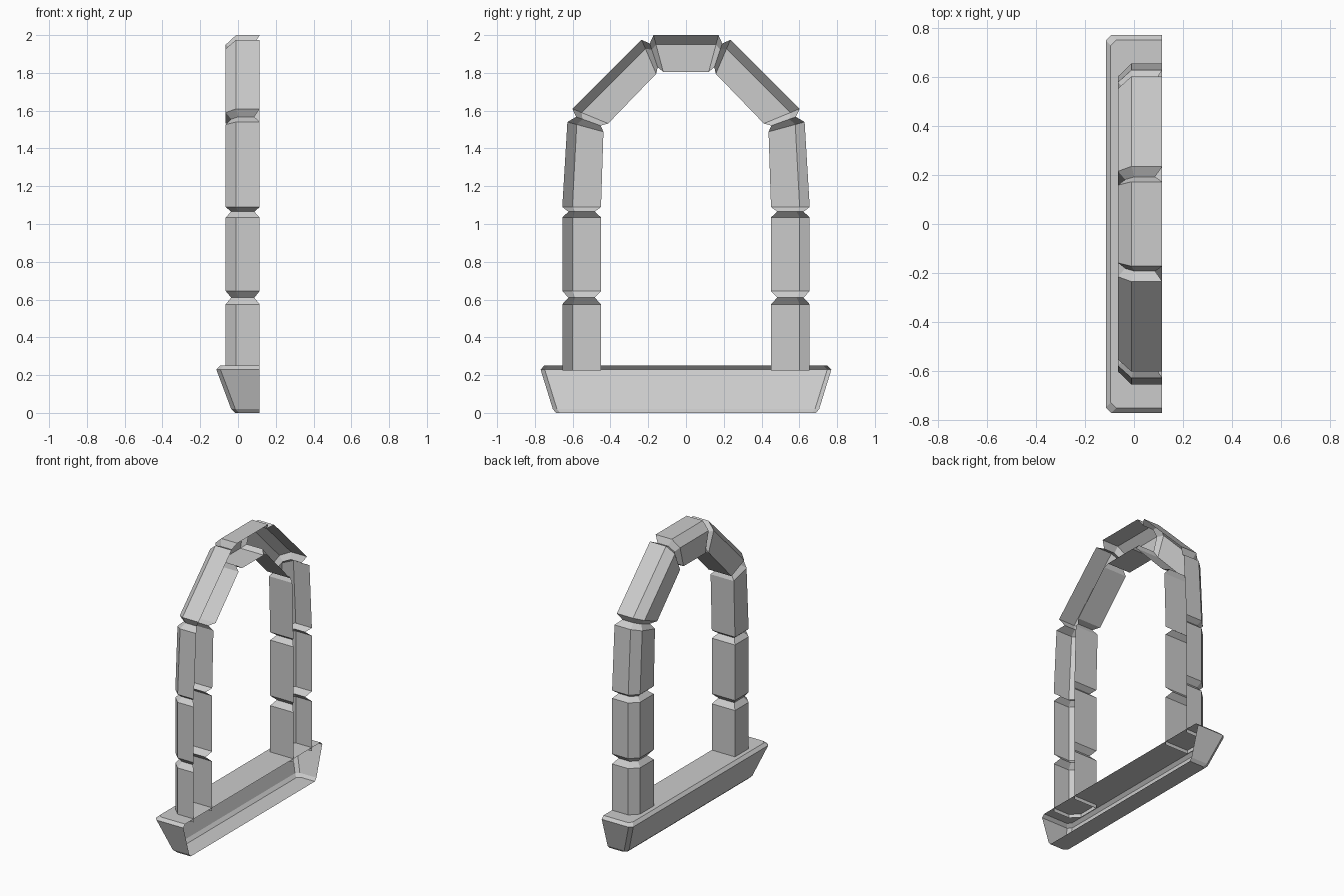
import bpy, bmesh
from mathutils import Vector

if "Cube" in bpy.data.objects:
    bpy.data.objects.remove(bpy.data.objects["Cube"])

BACK = 0.115  # open wall-side plane


def loft(name, rings, caps=False):
    """Skin a list of open rings; the wall side stays open."""
    bm = bmesh.new()
    vs = [[bm.verts.new(p) for p in r] for r in rings]
    for a, b in zip(vs, vs[1:]):
        for i in range(len(a) - 1):
            bm.faces.new((a[i], a[i + 1], b[i + 1], b[i]))
    if caps:
        bm.faces.new(vs[0])
        bm.faces.new(vs[-1])
    bmesh.ops.recalc_face_normals(bm, faces=bm.faces[:])
    # make normals point outward (front-side faces look towards -x)
    if sum(f.normal.x * f.calc_area() for f in bm.faces) > 0:
        bmesh.ops.reverse_faces(bm, faces=bm.faces[:])
    me = bpy.data.meshes.new(name)
    bm.to_mesh(me)
    bm.free()
    ob = bpy.data.objects.new(name, me)
    bpy.context.collection.objects.link(ob)
    return ob


def stone_ring(oy, oz, iy, iz, pinch):
    """Stone cross-section with a chamfered outer front edge."""
    o, i = Vector((0, oy, oz)), Vector((0, iy, iz))
    c = i.lerp(o, 0.74)
    pts = [Vector((BACK, i.y, i.z)), Vector((-0.065, i.y, i.z)),
           Vector((-0.065, c.y, c.z)), Vector((-0.01, o.y, o.z)),
           Vector((BACK, o.y, o.z))]
    if pinch:
        mid = (o + i) / 2 + Vector((0.025, 0, 0))
        pts = [mid + (p - mid) * 0.68 for p in pts]
    return pts


# Stone arch: outer y, z, inner y, z, mortar joint flag
half = [
    (.655, .225, .45, .225, 0), (.655, .575, .45, .575, 0),
    (.655, .61, .45, .61, 1),
    (.655, .645, .45, .645, 0), (.655, 1.035, .45, 1.035, 0),
    (.655, 1.065, .45, 1.065, 1),
    (.655, 1.09, .45, 1.09, 0), (.628, 1.54, .437, 1.488, 0),
    (.612, 1.578, .422, 1.51, 1),
    (.602, 1.61, .412, 1.532, 0), (.235, 1.975, .158, 1.795, 0),
    (.202, 1.985, .14, 1.80, 1),
    (.172, 2.0, .12, 1.805, 0),
]
other = [(-a, b, -c, d, e) for a, b, c, d, e in reversed(half)]
loft("stone_arch", [stone_ring(*s) for s in half + other])


# Window sill: tapered block, chamfered edges, open towards the wall
def sill_ring(z, xf, yh, c=0.022):
    return [(BACK, -yh, z), (xf + c, -yh, z), (xf, c - yh, z),
            (xf, yh - c, z), (xf + c, yh, z), (BACK, yh, z)]


loft("window_sill", [sill_ring(0, -.015, .688), sill_ring(.02, -.036, .705),
                     sill_ring(.23, -.115, .77), sill_ring(.25, -.095, .75)],
     caps=True)
